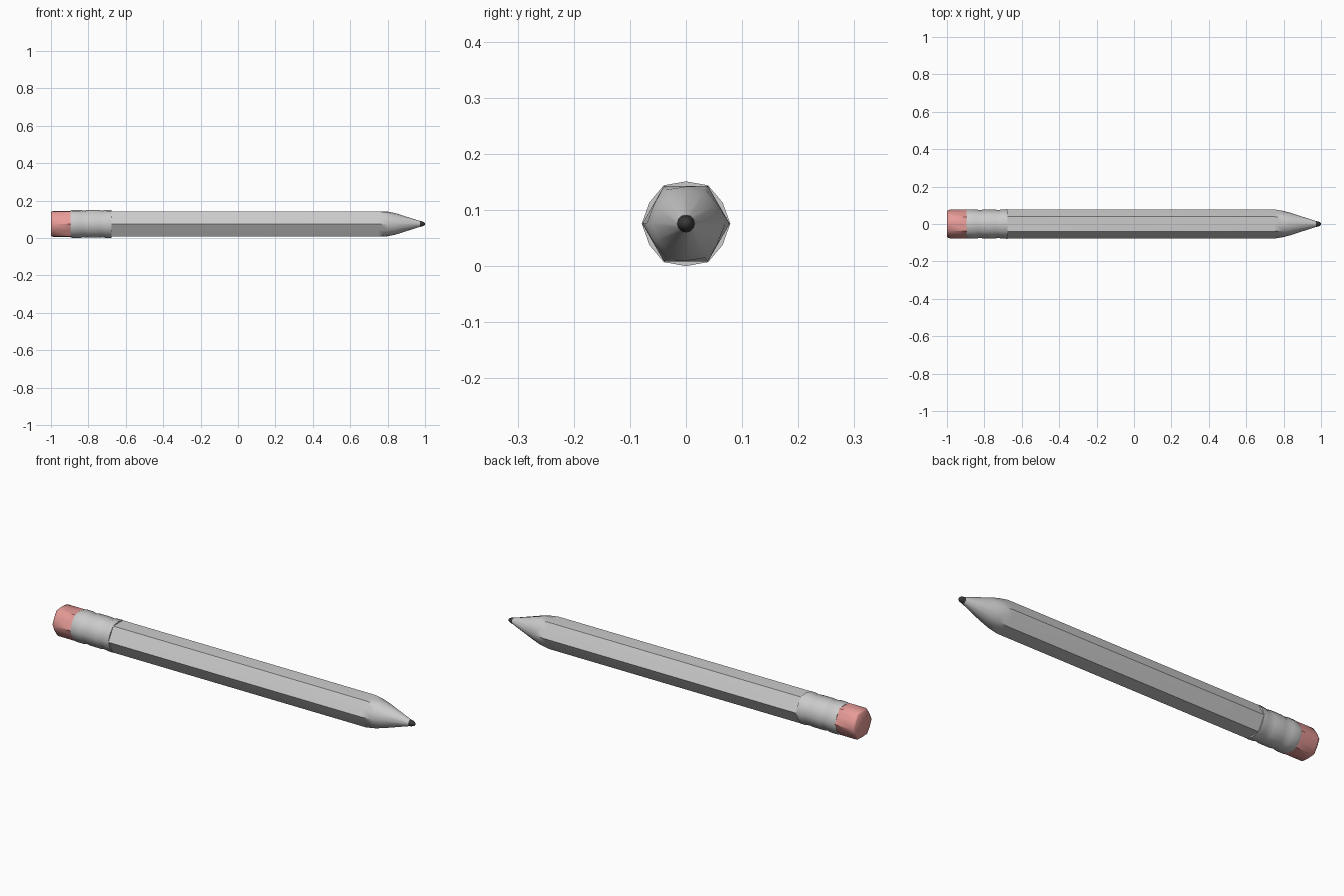
import bpy, bmesh, math

if "Cube" in bpy.data.objects:
    bpy.data.objects.remove(bpy.data.objects["Cube"])

AXIS_Z = 0.0755  # height of the long axis


def material(name, colour):
    m = bpy.data.materials.new(name)
    m.diffuse_color = (*colour, 1.0)
    m.use_nodes = True
    m.node_tree.nodes["Principled BSDF"].inputs["Base Color"].default_value = m.diffuse_color
    return m


GREY = material("light_grey", (0.6, 0.6, 0.6))
PINK = material("eraser_pink", (0.8, 0.33, 0.31))
DARK = material("graphite", (0.04, 0.04, 0.04))


def loft(name, sections, mat):
    """Closed 12-sided loft along x; sections are (x, corner radius, flat radius)."""
    bm = bmesh.new()
    rings = []
    for x, corner, flat in sections:
        ring = []
        for i in range(12):
            a = math.radians(30 * i)
            r = flat if i % 2 else corner
            ring.append(bm.verts.new((x, r * math.cos(a), AXIS_Z + r * math.sin(a))))
        rings.append(ring)
    for a, b in zip(rings, rings[1:]):
        for i in range(12):
            j = (i + 1) % 12
            bm.faces.new((a[i], a[j], b[j], b[i]))
    bm.faces.new(rings[0])
    bm.faces.new(rings[-1])
    bmesh.ops.recalc_face_normals(bm, faces=bm.faces)
    mesh = bpy.data.meshes.new(name)
    bm.to_mesh(mesh)
    bm.free()
    mesh.materials.append(mat)
    obj = bpy.data.objects.new(name, mesh)
    bpy.context.collection.objects.link(obj)
    bpy.ops.object.select_all(action='DESELECT')
    obj.select_set(True)
    bpy.context.view_layer.objects.active = obj
    bpy.ops.object.shade_smooth_by_angle(angle=math.radians(50))
    return obj


# Hexagonal shaft that blends into the round sharpened cone
H = math.cos(math.radians(30))
loft("shaft", [(-0.70, 0.078, 0.078 * H), (0.75, 0.078, 0.078 * H),
               (0.80, 0.070, 0.066), (0.84, 0.059, 0.058),
               (0.972, 0.016, 0.016)], GREY)

# Lead point
loft("lead", [(0.968, 0.0165, 0.0165), (0.985, 0.0135, 0.0135),
              (0.995, 0.009, 0.009), (1.0, 0.003, 0.003)], DARK)

# Crimped sleeve holding the eraser
crimp = [(-0.895, 0.0755), (-0.885, 0.0785), (-0.845, 0.0785), (-0.825, 0.0745),
         (-0.805, 0.0775), (-0.745, 0.0775), (-0.725, 0.0745), (-0.705, 0.0785),
         (-0.677, 0.079)]
loft("sleeve", [(x, r, r * 0.955) for x, r in crimp], GREY)

# Eraser with softened end
loft("eraser", [(-1.0, 0.068, 0.062), (-0.995, 0.074, 0.067),
                (-0.985, 0.0765, 0.0695), (-0.88, 0.0765, 0.0695)], PINK)
